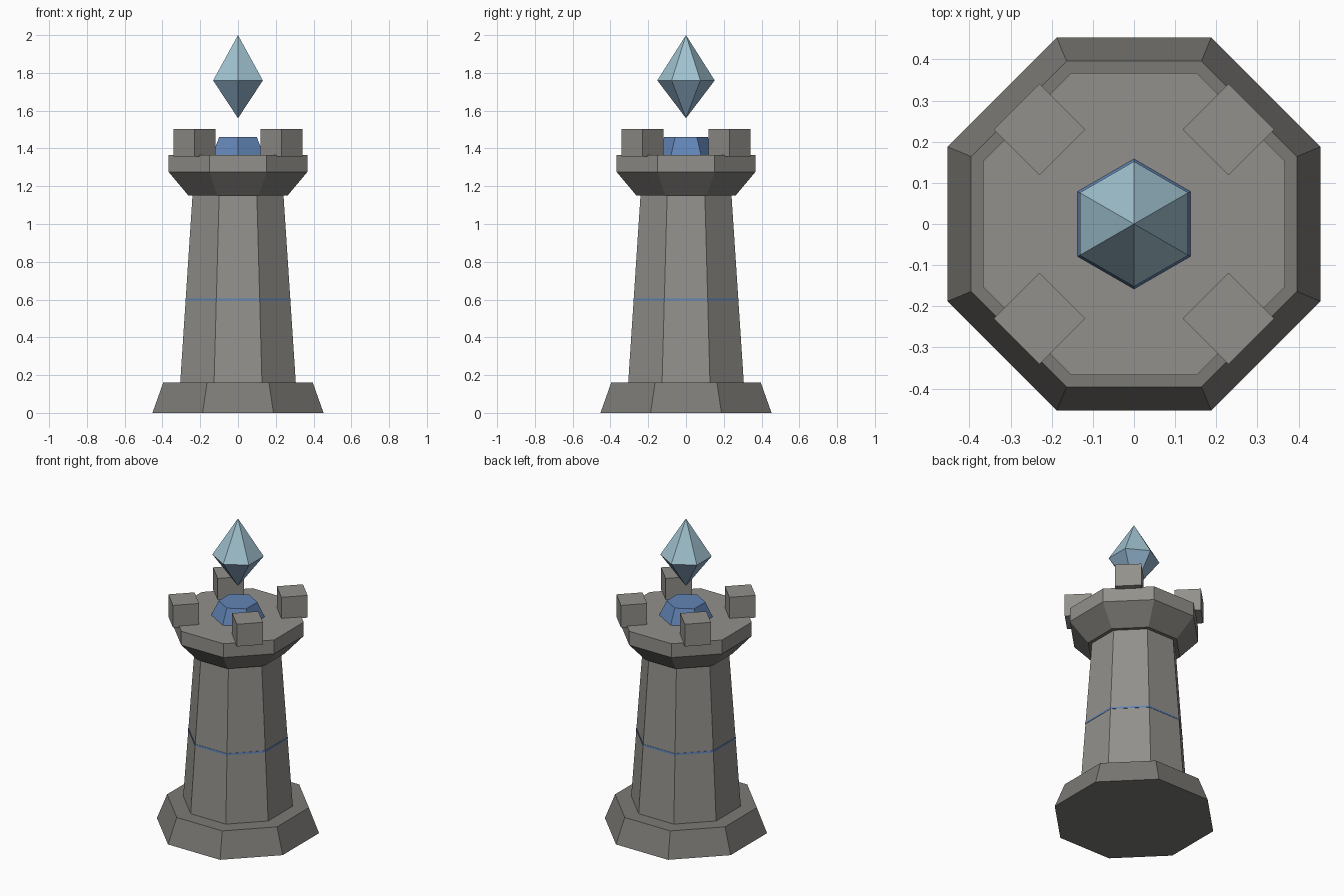
import bpy, bmesh
from math import cos, sin, pi, radians

if "Cube" in bpy.data.objects:
    bpy.data.objects.remove(bpy.data.objects["Cube"])


def material(name, color):
    m = bpy.data.materials.new(name)
    m.diffuse_color = (*color, 1)
    m.use_nodes = True
    m.node_tree.nodes["Principled BSDF"].inputs["Base Color"].default_value = m.diffuse_color
    return m


def tower(name, profile, sides, start, mat):
    """Flat-faced stack of polygon rings; profile holds (corner radius, z), radius 0 is a tip."""
    bm = bmesh.new()
    rings = []
    for r, z in profile:
        n = sides if r else 1
        rings.append([bm.verts.new((r * cos(start + 2 * pi * i / sides),
                                    r * sin(start + 2 * pi * i / sides), z)) for i in range(n)])
    for a, b in zip(rings, rings[1:]):
        for i in range(sides):
            j = (i + 1) % sides
            quad = [a[i % len(a)], a[j % len(a)], b[j % len(b)], b[i % len(b)]]
            bm.faces.new(list(dict.fromkeys(quad)))
    for ring in (rings[0], rings[-1]):
        if len(ring) > 1:
            bm.faces.new(ring)
    bmesh.ops.recalc_face_normals(bm, faces=bm.faces)
    me = bpy.data.meshes.new(name)
    bm.to_mesh(me)
    bm.free()
    ob = bpy.data.objects.new(name, me)
    bpy.context.collection.objects.link(ob)
    me.materials.append(mat)
    return ob


def octagon(name, profile, mat):
    # profile uses centre-to-flat distances, flats face the axes
    return tower(name, [(a / cos(pi / 8), z) for a, z in profile], 8, pi / 8, mat)


stone = material("stone", (0.29, 0.28, 0.26))
dark_stone = material("dark_stone", (0.20, 0.195, 0.18))
blue = material("blue", (0.12, 0.23, 0.46))
ice = material("ice", (0.35, 0.54, 0.62))
deep_ice = material("deep_ice", (0.27, 0.42, 0.57))

# Stone body
octagon("base", [(0.453, 0), (0.396, 0.16)], dark_stone)
octagon("shaft", [(0.306, 0.16), (0.241, 1.15)], stone)
parapet = octagon("parapet", [(0.262, 1.15), (0.367, 1.275), (0.367, 1.365)], stone)
# Flared underside is darker
parapet.data.materials.append(dark_stone)
for f in parapet.data.polygons:
    if f.normal.z < -0.1:
        f.material_index = 1

# Thin inlaid band
octagon("band", [(0.2795, 0.594), (0.2785, 0.606)], blue)

# Battlement blocks on the diagonals
for k in range(4):
    a = radians(45 + 90 * k)
    bpy.ops.mesh.primitive_cube_add(size=1, location=(0.325 * cos(a), 0.325 * sin(a), 1.43),
                                    rotation=(0, 0, a))
    block = bpy.context.object
    block.name = f"battlement_{k + 1}"
    block.scale = (0.157, 0.157, 0.145)
    block.data.materials.append(stone)

# Crystal socket and floating crystal, corners along y
tower("socket", [(0.158, 1.365), (0.115, 1.46)], 6, pi / 2, blue)
crystal = tower("crystal", [(0, 1.56), (0.152, 1.76), (0, 2.0)], 6, pi / 2, ice)
crystal.data.materials.append(deep_ice)
for f in crystal.data.polygons:
    if f.normal.z < 0:
        f.material_index = 1
